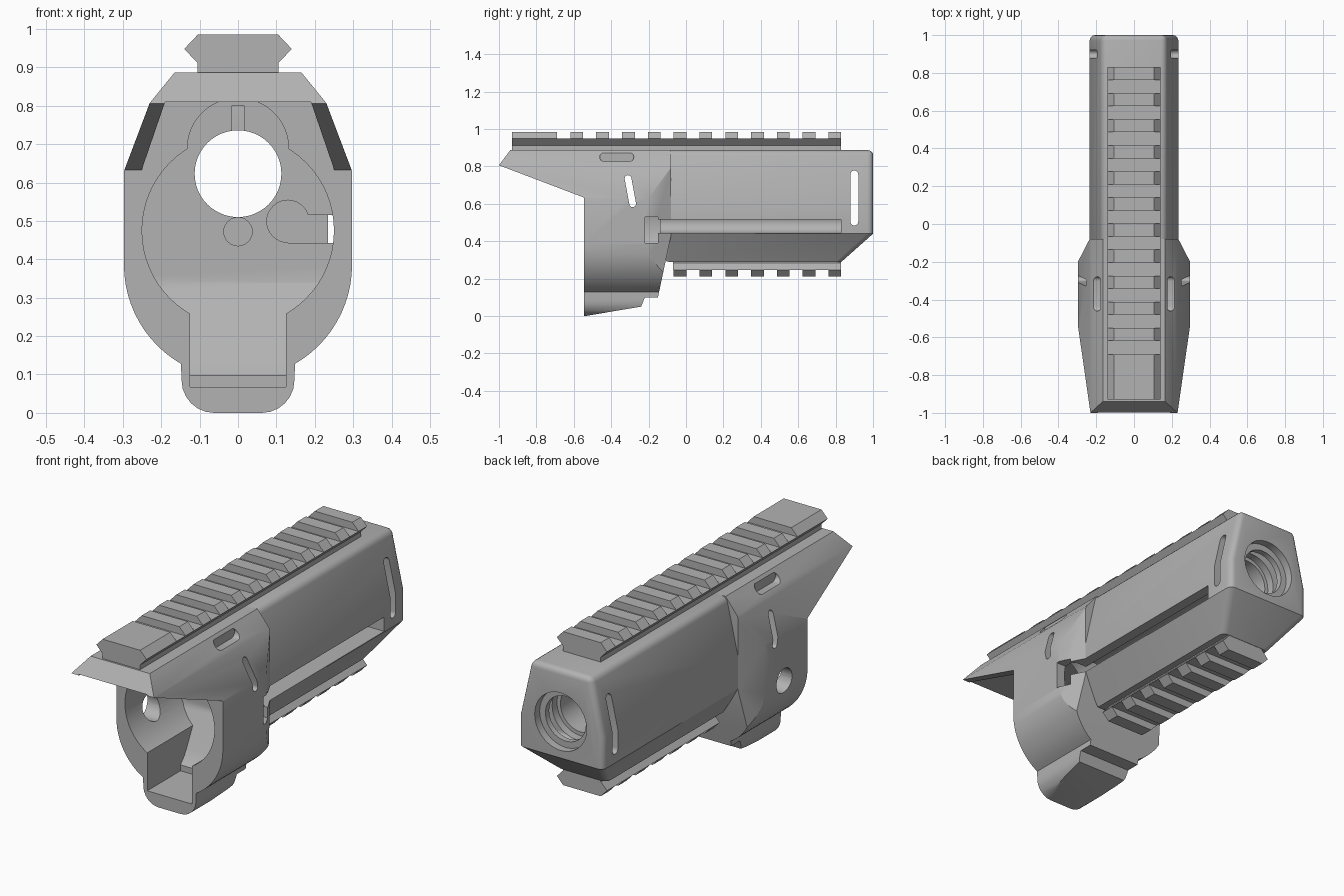
import bpy, bmesh, math
from mathutils import Vector

if "Cube" in bpy.data.objects:
    bpy.data.objects.remove(bpy.data.objects["Cube"])

gray = bpy.data.materials.new("matte_gray")
gray.diffuse_color = (0.45, 0.45, 0.45, 1)
gray.use_nodes = True
gray.node_tree.nodes["Principled BSDF"].inputs["Base Color"].default_value = gray.diffuse_color


def prism(name, pts, axis, a, b):
    """Extrude a 2D outline: axis x uses (y,z), y uses (x,z), z uses (x,y)."""
    place = {'x': lambda p, t: (t, p[0], p[1]),
             'y': lambda p, t: (p[0], t, p[1]),
             'z': lambda p, t: (p[0], p[1], t)}[axis]
    bm = bmesh.new()
    lo = [bm.verts.new(place(p, a)) for p in pts]
    hi = [bm.verts.new(place(p, b)) for p in pts]
    n = len(pts)
    bm.faces.new(lo)
    bm.faces.new(hi[::-1])
    for i in range(n):
        bm.faces.new((lo[i], hi[i], hi[(i + 1) % n], lo[(i + 1) % n]))
    bmesh.ops.recalc_face_normals(bm, faces=bm.faces)
    me = bpy.data.meshes.new(name)
    bm.to_mesh(me)
    bm.free()
    me.materials.append(gray)
    ob = bpy.data.objects.new(name, me)
    bpy.context.collection.objects.link(ob)
    return ob


def circle(u, v, r, n=48):
    return [(u + r * math.cos(2 * math.pi * i / n), v + r * math.sin(2 * math.pi * i / n)) for i in range(n)]


def box(x0, x1, y0, y1, z0, z1):
    return prism("cutter", [(x0, z0), (x1, z0), (x1, z1), (x0, z1)], 'y', y0, y1)


def slot(u0, v0, u1, v1, r):
    """Rounded slot outline between two centres."""
    a = math.atan2(v1 - v0, u1 - u0)
    out = []
    for (u, v), s in (((u1, v1), -math.pi / 2), ((u0, v0), math.pi / 2)):
        out += [(u + r * math.cos(a + s + math.pi * i / 8), v + r * math.sin(a + s + math.pi * i / 8)) for i in range(9)]
    return out


def mirrored(half):
    return half + [(-x, z) for x, z in reversed(half)]


def bake(ob):
    bpy.context.view_layer.update()
    dg = bpy.context.evaluated_depsgraph_get()
    me = bpy.data.meshes.new_from_object(ob.evaluated_get(dg))
    ob.modifiers.clear()
    ob.data = me


def boolean(ob, others, op='DIFFERENCE'):
    for o in others:
        m = ob.modifiers.new("cut", 'BOOLEAN')
        m.object, m.operation, m.solver = o, op, 'EXACT'
        bake(ob)
        bpy.data.objects.remove(o)


def smooth(ob, deg=28):
    bpy.ops.object.select_all(action='DESELECT')
    ob.select_set(True)
    bpy.context.view_layer.objects.active = ob
    bpy.ops.object.shade_smooth_by_angle(angle=math.radians(deg))


BORE_Z = 0.623


def channel():
    """Side channel that runs from the socket along the right of the handguard."""
    return [prism("cutter", circle(0.13, 0.499, 0.055, 32), 'y', -0.2, 0.83),
            box(0.13, 0.5, -0.2, 0.83, 0.443, 0.515)]


# receiver: front outline trimmed by side and plan outlines
half = [(0.165, 0.887), (0.23, 0.807), (0.297, 0.63)]
half += [(0.297 * math.cos(math.radians(a)), 0.385 - 0.297 * math.sin(math.radians(a))) for a in range(0, 61, 5)]
half += [(0.147 - 0.085 + 0.085 * math.cos(math.radians(a)), 0.085 - 0.085 * math.sin(math.radians(a)))
         for a in range(0, 91, 15)]
receiver = prism("receiver", mirrored(half), 'y', -1.1, 0.1)
side = prism("cutter", [(-1, 0.806), (-0.93, 0.9), (-0.08, 0.9), (-0.08, 0.43), (-0.15, 0.1), (-0.22, 0.1),
                        (-0.24, 0.05), (-0.545, -0.001), (-0.545, 0.633)], 'x', -0.5, 0.5)
plan = prism("cutter", [(-0.32, -1.2), (0.32, -1.2), (0.32, -0.2), (0.297, -0.2), (0.235, -0.08),
                        (-0.235, -0.08), (-0.297, -0.2), (-0.32, -0.2)], 'z', -0.5, 1.5)
boolean(receiver, [side, plan], 'INTERSECT')

# socket: round hollow, top arch and bottom slot, ending in a sloped back wall
socket = prism("cutter", circle(0, 0.475, 0.25, 64), 'y', -0.7, -0.1)
boolean(socket, [prism("cutter", circle(0, 0.688, 0.132), 'y', -0.7, -0.1),
                 box(-0.125, 0.125, -0.7, -0.1, 0.0, 0.4)], 'UNION')
boolean(socket, [prism("cutter", [(-0.65, 0.9), (-0.14, 0.9), (-0.14, 0.34), (-0.23, 0.165), (-0.25, 0.13),
                                  (-0.28, 0.097), (-0.28, 0.067), (-0.65, 0.067)], 'x', -0.6, 0.6)], 'INTERSECT')
hood = prism("cutter", mirrored([(0.19, 0.81), (0.262, 0.6)]), 'y', -1.2, -0.545)
cuts = [socket, hood,
        prism("cutter", circle(0, BORE_Z, 0.113), 'y', -0.3, 0.2),
        prism("cutter", circle(0, 0.472, 0.037, 24), 'y', -0.2, -0.11),
        box(-0.017, 0.017, -0.2, -0.1, 0.72, 0.80),
        prism("cutter", slot(-0.31, 0.735, -0.285, 0.6, 0.018), 'x', -0.6, 0.6),
        prism("cutter", circle(-0.36, 0.39, 0.062, 32), 'x', -0.5, -0.1),
        box(0.21, 0.5, -0.22, -0.15, 0.39, 0.53)]
cuts += [prism("cutter", slot(-0.437, 0.85, -0.303, 0.85, 0.024), 'x', s * 0.177, s * 0.4) for s in (-1, 1)]
boolean(receiver, cuts + channel())
smooth(receiver)

# handguard: faceted tube with softened top and a chamfered rear bottom
guard = prism("handguard", mirrored([(0.17, 0.887), (0.235, 0.6), (0.235, 0.44), (0.14, 0.29)]), 'y', -0.12, 1.0)
boolean(guard, [prism("cutter", [(0.82, 0.28), (1.0, 0.44), (1.2, 0.44), (1.2, 0.1), (0.82, 0.1)], 'x', -0.5, 0.5)])
bev = guard.modifiers.new("soften", 'BEVEL')
bev.width, bev.segments, bev.limit_method, bev.angle_limit = 0.028, 4, 'ANGLE', math.radians(60)
bake(guard)
boolean(guard, [prism("cutter", circle(0, BORE_Z, 0.113), 'y', -0.3, 1.2),
                prism("cutter", circle(0, BORE_Z, 0.145), 'y', 0.96, 1.2),
                prism("cutter", circle(0, BORE_Z, 0.132), 'y', 0.84, 0.93),
                prism("cutter", slot(0.9, 0.505, 0.9, 0.757, 0.021), 'x', -0.6, 0.6)] + channel())
smooth(guard)


# accessory rails: continuous lower half with a row of teeth
def rail(name, base, tip, start, spans):
    d = 1 if tip > base else -1
    mid = tip - d * 0.037
    prism(name + "_base", mirrored([(0.105, base - d * 0.01), (0.105, mid - d * 0.037), (0.14, mid)]), 'y', start, 0.83)
    for i, (a, b) in enumerate(spans):
        prism(f"{name}_tooth_{i + 1}", mirrored([(0.14, mid), (0.105, tip)]), 'y', a, b)


def teeth(count):
    return [(0.762 - 0.138 * i, 0.83 - 0.138 * i) for i in range(count)]


rail("top_rail", 0.887, 0.985, -0.93, [(-0.93, -0.69)] + teeth(11))
rail("bottom_rail", 0.30, 0.21, -0.07, teeth(7))
